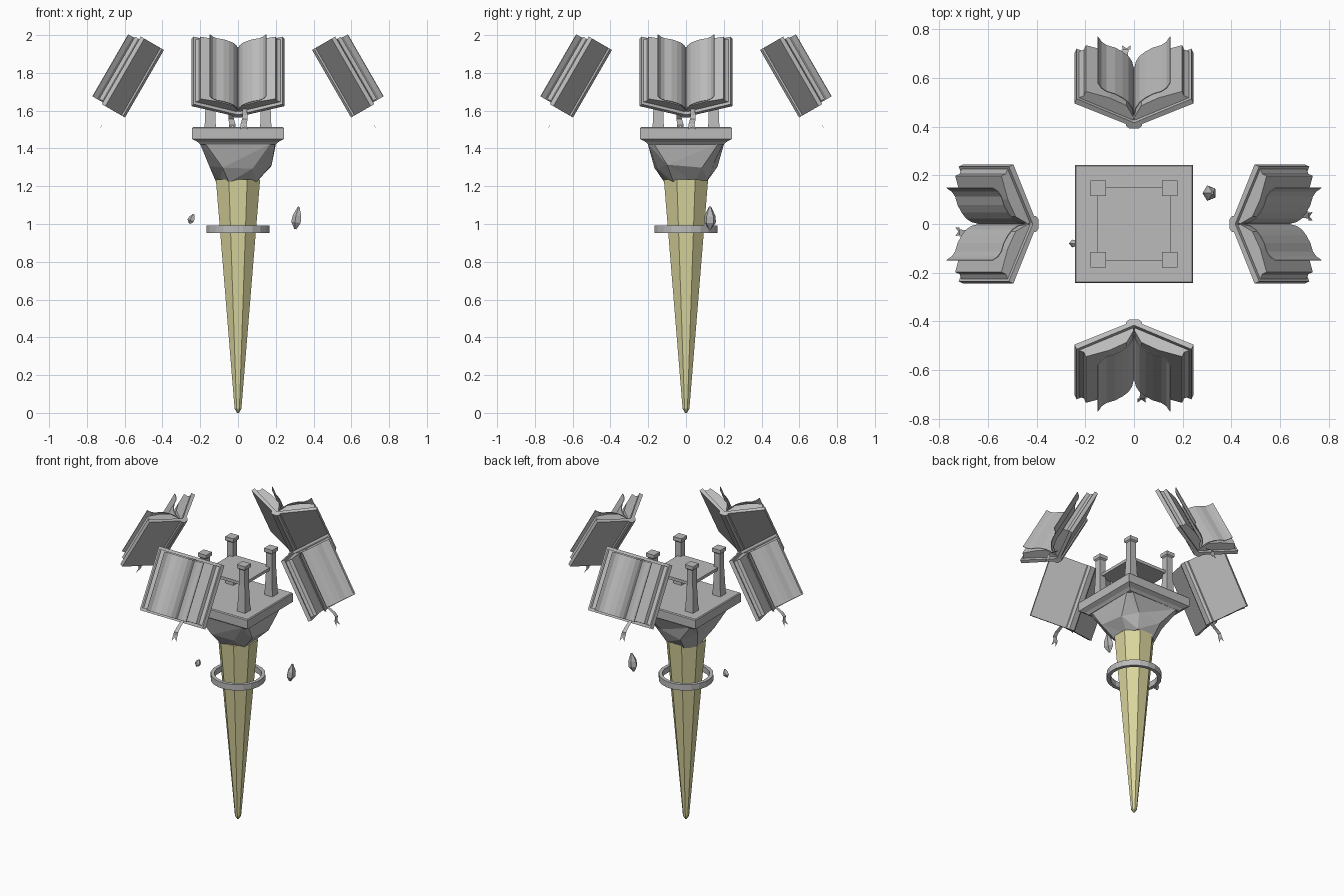
import bpy, bmesh, math, random
from mathutils import Matrix, Vector

if "Cube" in bpy.data.objects:
    bpy.data.objects.remove(bpy.data.objects["Cube"], do_unlink=True)
random.seed(4)


def material(name, rgb):
    m = bpy.data.materials.new(name)
    m.use_nodes = True
    m.diffuse_color = (*rgb, 1)
    m.node_tree.nodes["Principled BSDF"].inputs["Base Color"].default_value = (*rgb, 1)
    return m


stone = material("grey stone", (0.5, 0.5, 0.5))
horn = material("pale khaki", (0.7, 0.67, 0.34))


def finish(name, bm, mat=stone, matrix=None):
    if matrix:
        bmesh.ops.transform(bm, matrix=matrix, verts=bm.verts)
    bmesh.ops.recalc_face_normals(bm, faces=bm.faces)
    mesh = bpy.data.meshes.new(name)
    bm.to_mesh(mesh)
    bm.free()
    mesh.materials.append(mat)
    ob = bpy.data.objects.new(name, mesh)
    bpy.context.collection.objects.link(ob)
    return ob


def loft(name, rings, mat=stone, matrix=None):
    """Closed solid through rings of equal point count."""
    bm = bmesh.new()
    loops = [[bm.verts.new(p) for p in ring] for ring in rings]
    n = len(loops[0])
    for a, b in zip(loops, loops[1:]):
        for i in range(n):
            j = (i + 1) % n
            bm.faces.new((a[i], a[j], b[j], b[i]))
    bm.faces.new(loops[0])
    bm.faces.new(loops[-1])
    return finish(name, bm, mat, matrix)


def ngon(n, apothem, z):
    r = apothem / math.cos(math.pi / n)
    return [(r * math.cos((i + 0.5) * math.tau / n),
             r * math.sin((i + 0.5) * math.tau / n), z) for i in range(n)]


def stack(name, n, steps, mat=stone, at=(0, 0, 0)):
    return loft(name, [ngon(n, a, z) for a, z in steps], mat, Matrix.Translation(at))


def prism(name, outline, low, high, matrix):
    return loft(name, [[(x, v, w) for x, v in outline] for w in (low, high)], stone, matrix)


# Tapered spike
stack("spike", 8, [(0.005, 0), (0.018, 0.022), (0.117, 1.235)], horn)

# Ring floating around the spike
bm = bmesh.new()
rings = [[bm.verts.new(p) for p in ngon(20, r, z)]
         for r, z in ((0.168, 0.952), (0.168, 0.992), (0.145, 0.992), (0.145, 0.952))]
for k in range(4):
    a, b = rings[k], rings[(k + 1) % 4]
    for i in range(20):
        j = (i + 1) % 20
        bm.faces.new((a[i], a[j], b[j], b[i]))
finish("floating_ring", bm)

# Rough rock capital under the slab
rows = []
for half, cut, z, jitter in ((0.105, 0.05, 1.225, 0.014), (0.165, 0.08, 1.31, 0.018),
                             (0.2, 0.03, 1.425, 0.004)):
    c = half - cut
    ring = [(half, -c), (half, c), (c, half), (-c, half),
            (-half, c), (-half, -c), (-c, -half), (c, -half)]
    rows.append([(x + random.uniform(-jitter, jitter), y + random.uniform(-jitter, jitter),
                  z + random.uniform(-jitter, jitter)) for x, y in ring])
rock = loft("rock_capital", rows)
bm = bmesh.new()
bm.from_mesh(rock.data)
bmesh.ops.triangulate(bm, faces=bm.faces)
bm.to_mesh(rock.data)
bm.free()

# Slab, posts and raised shelf
stack("slab", 4, [(0.2, 1.42), (0.215, 1.435), (0.243, 1.45), (0.243, 1.508), (0.238, 1.514)])
stack("shelf", 4, [(0.152, 1.685), (0.152, 1.705)])
for sx in (-1, 1):
    for sy in (-1, 1):
        stack("post", 4, [(0.03, 1.51), (0.022, 1.7), (0.022, 1.8), (0.031, 1.808),
                          (0.031, 1.832)], at=(sx * 0.147, sy * 0.147, 0))

# Open books: cross-sections are (sideways, outward), extruded along the leaning spine
lean = math.radians(30)
s, c = math.sin(lean), math.cos(lean)
book_frame = Matrix(((1, 0, 0, 0), (0, -c, s, 0), (0, s, c, 0), (0, 0, 0, 1)))
cover_half = [(0.018, 1.3), (0.032, 1.312), (0.032, 1.322), (0.245, 1.42), (0.236, 1.442),
              (0.004, 1.33)]
block_half = [(0.002, 1.331), (0.226, 1.438), (0.206, 1.447), (0.198, 1.468),
              (0.1, 1.437), (0.03, 1.4), (0.002, 1.345)]
leaf_curve = [(0.002, 1.35), (0.01, 1.385), (0.025, 1.41), (0.05, 1.432), (0.08, 1.45),
              (0.115, 1.462), (0.135, 1.478), (0.15, 1.503)]
ribbon_path = [(0.036, -0.63, 1.62), (0.036, -0.665, 1.595), (0.038, -0.7, 1.575),
               (0.036, -0.718, 1.555), (0.03, -0.718, 1.53), (0.032, -0.735, 1.5)]


def flip(points):
    return [(-x, v) for x, v in reversed(points)]


def ribbon(matrix):
    bm = bmesh.new()
    edges = []
    for i, (x, y, z) in enumerate(ribbon_path):
        wide = 0.01 + 0.003 * i / 2
        edges.append([bm.verts.new((x + d * wide, y, z)) for d in (-1, 1)])
    for a, b in zip(edges[:-2], edges[1:-1]):
        bm.faces.new((a[0], a[1], b[1], b[0]))
    # forked tail
    a, b = edges[-2:]
    notch = bm.verts.new((a[0].co + a[1].co) / 2 + Vector((0, -0.004, -0.01)))
    bm.faces.new((a[0], notch, b[0]))
    bm.faces.new((a[1], b[1], notch))
    bm.faces.new((a[0], a[1], notch))
    finish("bookmark_ribbon", bm, stone, matrix)


for k, side in enumerate(("front", "left", "back", "right")):
    turn = Matrix.Rotation(k * math.pi / 2, 4, 'Z')
    frame = turn @ book_frame
    prism(side + "_book_cover", cover_half + flip(cover_half), 1.055, 1.468, frame)
    leaf = leaf_curve + [(x - 0.002, v + 0.003) for x, v in reversed(leaf_curve)]
    for mirror in (list, flip):
        prism(side + "_book_pages", mirror(block_half), 1.072, 1.452, frame)
        prism(side + "_book_loose_leaf", mirror(leaf), 1.066, 1.445, frame)
    ribbon(turn)


# Floating shards
def shard(name, at, size, tilt):
    rows = [(0.1, -0.5), (0.45, -0.2), (0.4, 0.1), (0.08, 0.5)]
    loft(name, [ngon(5, r, z) for r, z in rows], stone,
         Matrix.Translation(at) @ Matrix.Rotation(tilt, 4, 'Y') @ Matrix.Diagonal((*size, 1)))


shard("large_shard", (0.313, 0.127, 1.032), (0.05, 0.06, 0.12), 0.15)
shard("small_shard", (-0.245, -0.08, 1.027), (0.035, 0.03, 0.055), 0.4)
